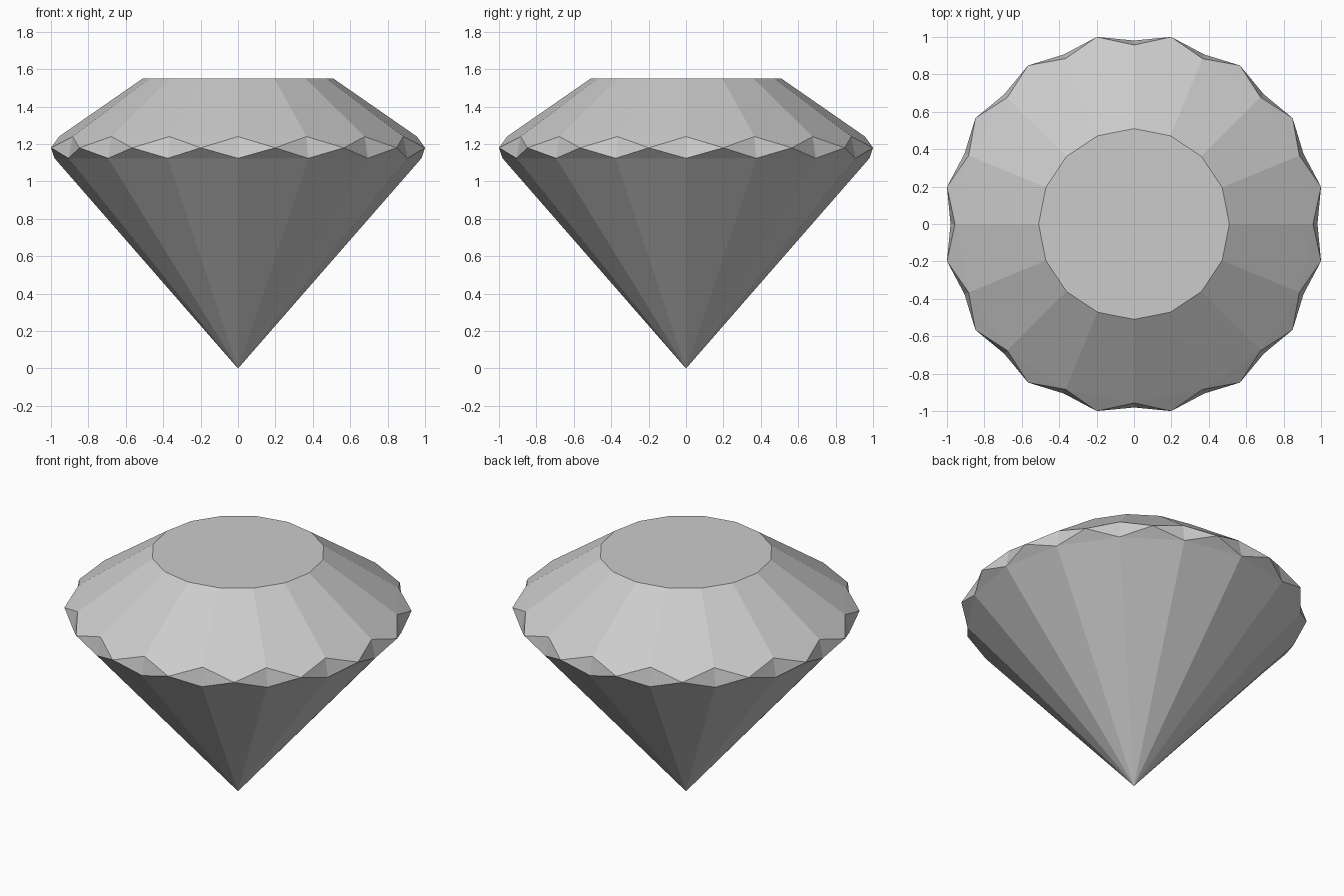
import bpy, bmesh
from math import sin, cos, pi

if "Cube" in bpy.data.objects:
    bpy.data.objects.remove(bpy.data.objects["Cube"])

N = 16
bm = bmesh.new()


def ring(radius, z, offset=0.0):
    """One ring of N vertices; offset is a fraction of a step."""
    return [bm.verts.new((radius * cos((i + offset) * 2 * pi / N),
                          radius * sin((i + offset) * 2 * pi / N), z))
            for i in range(N)]


# Rings: flat table, upper notches, girdle points, lower notches, bottom tip
table = ring(0.51, 1.55)
upper = ring(0.957, 1.24)
girdle = ring(1.0196, 1.18, 0.5)
lower = ring(0.981, 1.124)
tip = bm.verts.new((0, 0, 0))

bm.faces.new(table)
for i in range(N):
    j = (i + 1) % N
    # Crown facet, split around its girdle point
    bm.faces.new((table[i], upper[i], upper[j], table[j]))
    bm.faces.new((upper[i], girdle[i], upper[j]))
    # Girdle: two triangles folded inward along the notch
    bm.faces.new((upper[i], lower[i], girdle[i]))
    bm.faces.new((upper[j], girdle[i], lower[j]))
    # Pavilion facet
    bm.faces.new((lower[i], lower[j], girdle[i]))
    bm.faces.new((tip, lower[j], lower[i]))

bmesh.ops.recalc_face_normals(bm, faces=bm.faces)
mesh = bpy.data.meshes.new("cut_gem")
bm.to_mesh(mesh)
bm.free()
gem = bpy.data.objects.new("cut_gem", mesh)
bpy.context.collection.objects.link(gem)
